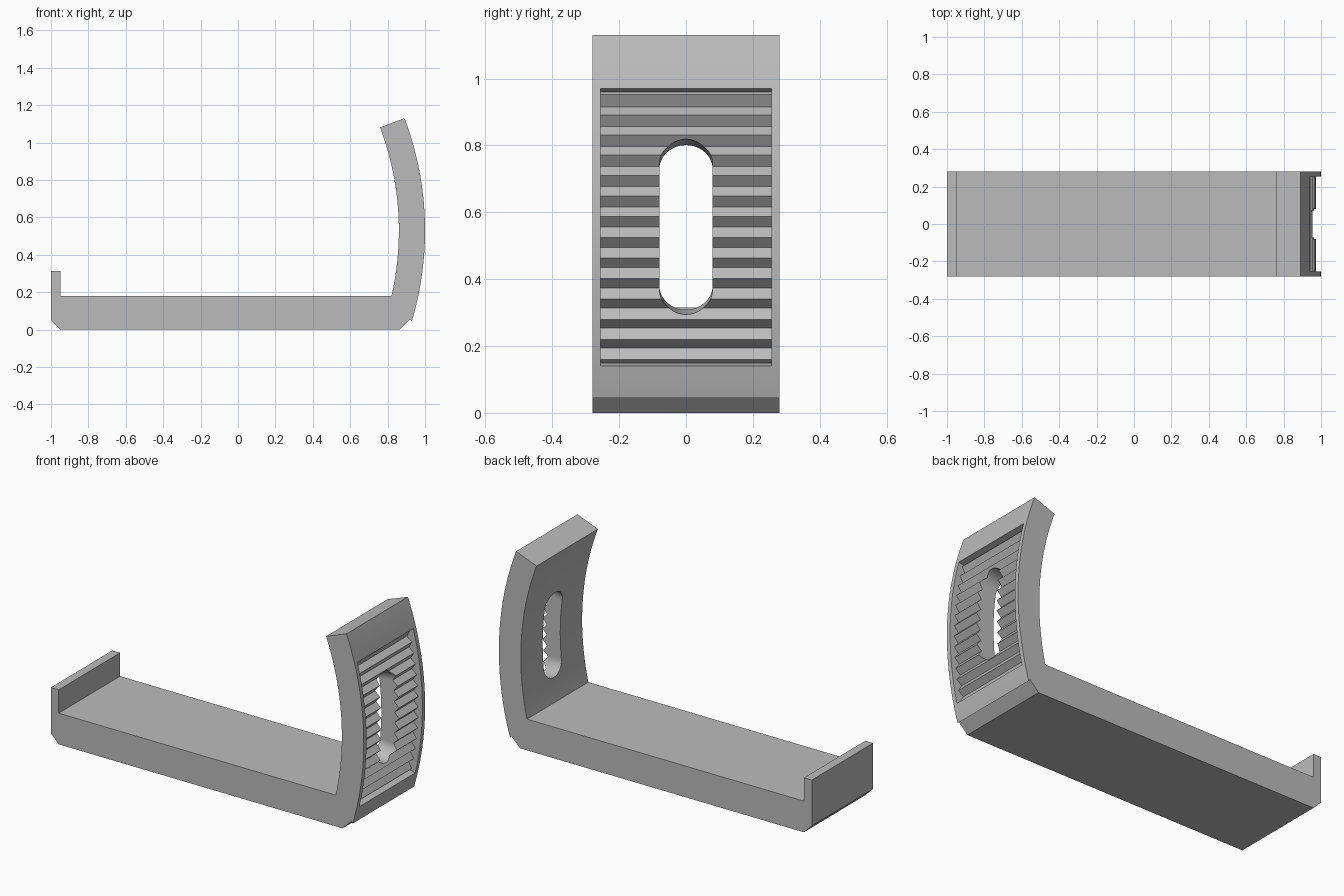
import bpy
import bmesh
from math import sin, cos, radians, pi

cube = bpy.data.objects.get("Cube")
if cube:
    bpy.data.objects.remove(cube, do_unlink=True)

# Shared arc of the curved arm, in the xz plane
CX, CZ = -0.70, 0.53
R_IN, R_OUT = 1.56, 1.70
HALF_WIDTH = 0.28


def polar(r, deg):
    a = radians(deg)
    return CX + r * cos(a), CZ + r * sin(a)


def arc(r, start, end, steps):
    return [polar(r, start + (end - start) * i / steps) for i in range(steps + 1)]


def finish(name, bm):
    bmesh.ops.recalc_face_normals(bm, faces=bm.faces)
    mesh = bpy.data.meshes.new(name)
    bm.to_mesh(mesh)
    bm.free()
    obj = bpy.data.objects.new(name, mesh)
    bpy.context.collection.objects.link(obj)
    return obj


def prism(name, profile, half):
    """Extrude an xz profile symmetrically along y."""
    bm = bmesh.new()
    face = bm.faces.new([bm.verts.new((x, -half, z)) for x, z in profile])
    new = bmesh.ops.extrude_face_region(bm, geom=[face])["geom"]
    verts = [v for v in new if isinstance(v, bmesh.types.BMVert)]
    bmesh.ops.translate(bm, verts=verts, vec=(0, 2 * half, 0))
    return finish(name, bm)


def cut(target, cutter):
    mod = target.modifiers.new(cutter.name, "BOOLEAN")
    mod.operation = "DIFFERENCE"
    mod.solver = "EXACT"
    mod.object = cutter
    bpy.context.view_layer.objects.active = target
    bpy.ops.object.modifier_apply(modifier=mod.name)
    bpy.data.objects.remove(cutter, do_unlink=True)


# Bracket: flat base, short end lip and curved arm in one profile
profile = [(-1, 0.05), (-0.95, 0), (0.865, 0), (0.92, 0.055)]
profile += arc(R_OUT, -16.58, 20.7, 48)
profile += arc(R_IN, 20.7, -12.96, 48)
profile += [(-0.95, 0.18), (-0.95, 0.315), (-1, 0.315)]
bracket = prism("curved_bracket", profile, HALF_WIDTH)

# Serrated pocket: V teeth along the outside of the arm
low, high = -13.26, 15.0
tip, valley = 1.674, 1.646
first, pitch, count = -11.75, 2.107, 13
teeth = [polar(1.8, low), polar(1.662, low), polar(tip, first - pitch / 2)]
for i in range(count):
    teeth.append(polar(valley, first + i * pitch))
    teeth.append(polar(tip, first + (i + 0.5) * pitch))
teeth += [polar(1.663, high), polar(1.8, high)]
cut(bracket, prism("pocket_cutter", teeth, 0.255))

# Rounded slot, cut radially through the arm
slot_half = 0.08
cap = slot_half / 1.67
bm = bmesh.new()
for r in (1.5, 1.8):
    for centre, side in ((radians(10) - cap, 1), (radians(-8.16) + cap, -1)):
        for i in range(25):
            t = pi * i / 24
            a = centre + side * cap * sin(t)
            bm.verts.new((CX + r * cos(a), slot_half * cos(t), CZ + r * sin(a)))
bmesh.ops.convex_hull(bm, input=bm.verts)
cut(bracket, finish("slot_cutter", bm))

# Single grey finish
grey = bpy.data.materials.new("light grey")
grey.use_nodes = True
colour = (0.5, 0.5, 0.5, 1)
grey.diffuse_color = colour
grey.node_tree.nodes["Principled BSDF"].inputs["Base Color"].default_value = colour
bracket.data.materials.clear()
bracket.data.materials.append(grey)

# Smooth the arcs, keep the hard edges
bpy.ops.object.select_all(action="DESELECT")
bracket.select_set(True)
bpy.context.view_layer.objects.active = bracket
bpy.ops.object.shade_smooth_by_angle(angle=radians(25))
